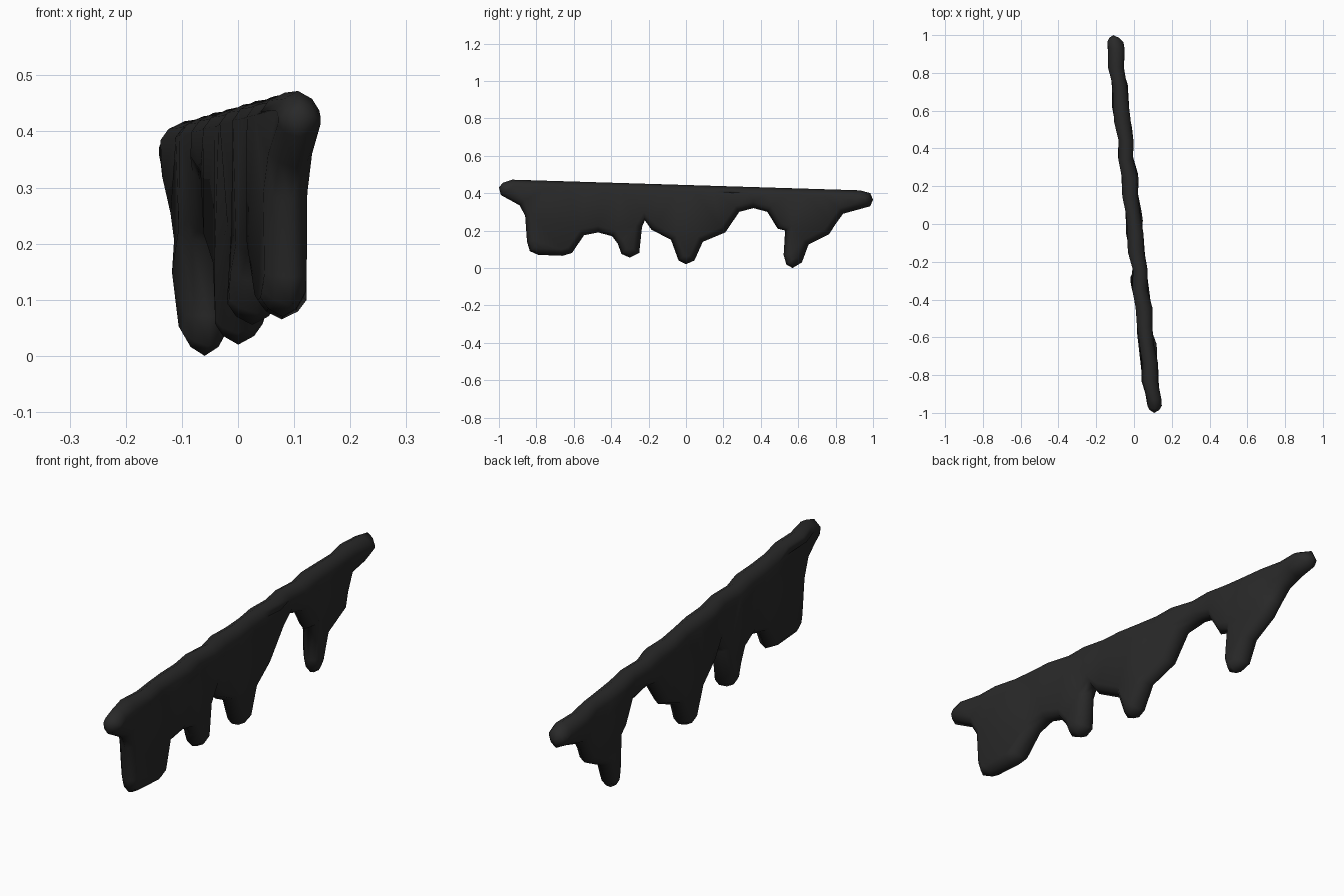
import bpy, bmesh, math
from mathutils import Vector

if "Cube" in bpy.data.objects:
    bpy.data.objects.remove(bpy.data.objects["Cube"])

# Side outline of the dripping slab (y, z), clockwise from the high end
OUTLINE = [(-0.98, .455), (-.93, .472), (.93, .415), (.985, .40), (1, .365), (.985, .33),
           (.84, .29), (.80, .235), (.765, .18), (.655, .125), (.62, .03), (.57, 0),
           (.537, .017), (.522, .07), (.53, .20), (.49, .21), (.435, .30), (.36, .32),
           (.285, .30), (.21, .19), (.09, .14), (.045, .04), (0, .02), (-.04, .04),
           (-.08, .15), (-.185, .205), (-.22, .255), (-.235, .22), (-.25, .08),
           (-.30, .055), (-.345, .075), (-.365, .13), (-.395, .17), (-.47, .19),
           (-.545, .175), (-.61, .08), (-.66, .065), (-.79, .07), (-.835, .09),
           (-.85, .14), (-.86, .28), (-.89, .335), (-.99, .39), (-1, .43)]


def refine(pts, step=0.1):
    """Split long edges so the faces can ripple."""
    out = []
    for i, p in enumerate(pts):
        a, b = Vector(p), Vector(pts[(i + 1) % len(pts)])
        n = max(1, round((b - a).length / step))
        out += [a.lerp(b, k / n) for k in range(n)]
    return out


def inset(pts, d):
    """Move every outline point inward with a limited mitre."""
    out = []
    for i, p in enumerate(pts):
        e0 = (p - pts[i - 1]).normalized()
        e1 = (pts[(i + 1) % len(pts)] - p).normalized()
        n0, n1 = Vector((e0.y, -e0.x)), Vector((e1.y, -e1.x))
        m = (n0 + n1).normalized()
        out.append(p + m * d / max(m.dot(n0), 0.75))
    return out


pts = refine(OUTLINE)
bm = bmesh.new()


def ring(d, half):
    vs = []
    for p in inset(pts, d):
        ripple = 0.007 * math.sin(p.x * 27 + p.y * 4)
        swell = 1 + 0.08 * math.sin(p.x * 19 + p.y * 9)
        vs.append(bm.verts.new((-0.108 * p.x + ripple + half * swell, p.x, p.y)))
    return vs


def bridge(a, b):
    for i in range(len(a)):
        j = (i + 1) % len(a)
        bm.faces.new((a[i], a[j], b[j], b[i]))


# Rounded rim and broad face on each side
rim = ring(0, 0)
for s in (1, -1):
    mid, inner = ring(.014, s * .027), ring(.034, s * .041)
    bridge(rim, mid)
    bridge(mid, inner)
    edges = [bm.edges.new((inner[i - 1], inner[i])) if not bm.edges.get((inner[i - 1], inner[i]))
             else bm.edges.get((inner[i - 1], inner[i])) for i in range(len(inner))]
    bmesh.ops.triangle_fill(bm, edges=edges, use_beauty=True)
bmesh.ops.recalc_face_normals(bm, faces=bm.faces)
for f in bm.faces:
    f.smooth = True

mesh = bpy.data.meshes.new("dripping_slab")
bm.to_mesh(mesh)
bm.free()
slab = bpy.data.objects.new("dripping_slab", mesh)
bpy.context.collection.objects.link(slab)

# Single dark colour
mat = bpy.data.materials.new("dark charcoal")
mat.diffuse_color = (0.022, 0.022, 0.022, 1)
mat.use_nodes = True
mat.node_tree.nodes["Principled BSDF"].inputs["Base Color"].default_value = mat.diffuse_color
mesh.materials.append(mat)
